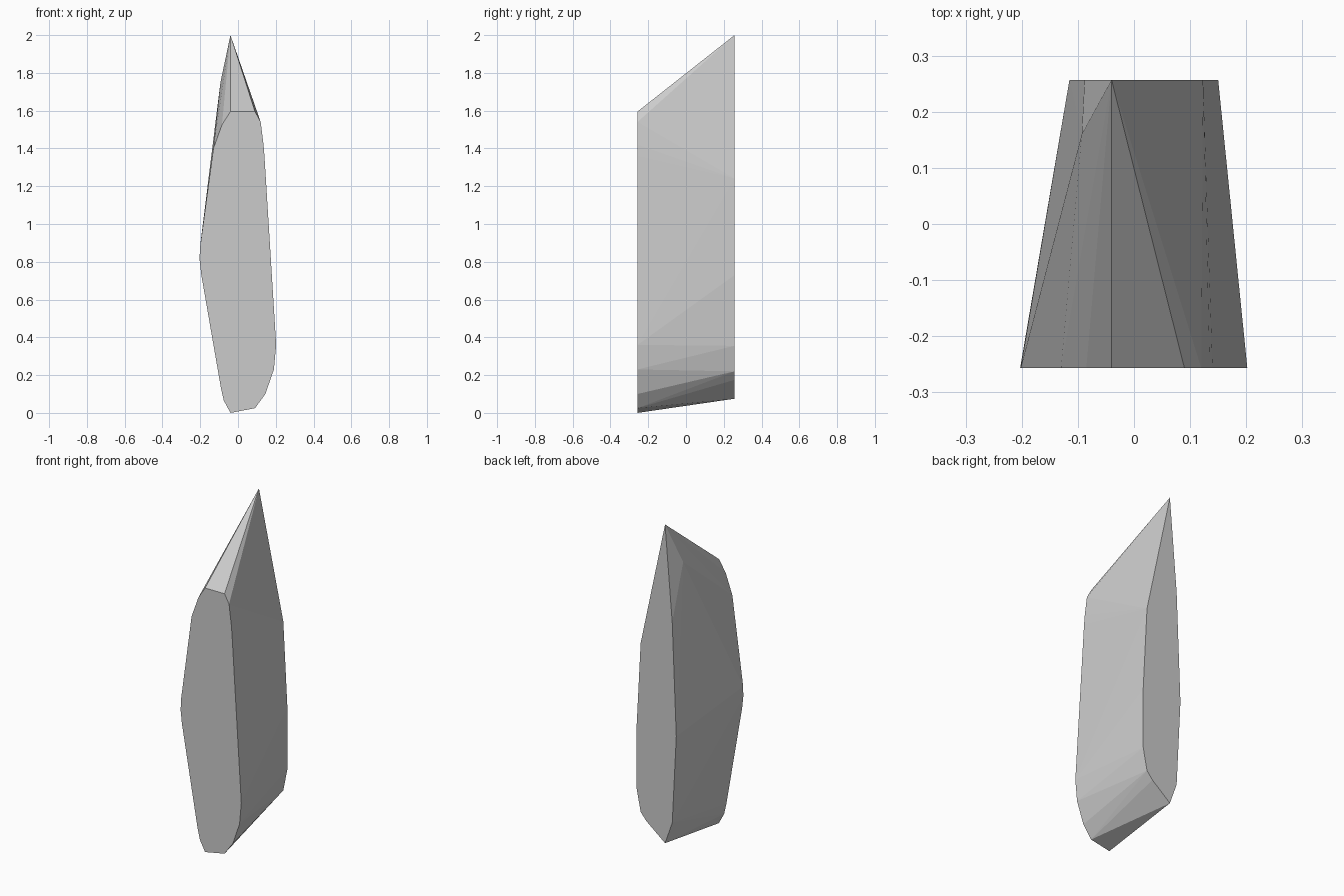
import bpy, bmesh

if "Cube" in bpy.data.objects:
    bpy.data.objects.remove(bpy.data.objects["Cube"])

# Outlines (x, z) of the two parallel end faces
HALF = 0.257
front = [(-0.04, 1.595), (0.09, 1.595), (0.12, 1.54), (0.135, 1.42), (0.14, 1.36),
         (0.202, 0.36), (0.19, 0.23), (0.145, 0.10), (0.09, 0.025), (-0.04, 0.0),
         (-0.075, 0.065), (-0.09, 0.13), (-0.195, 0.735), (-0.203, 0.81),
         (-0.202, 0.87), (-0.13, 1.40), (-0.085, 1.525)]
back = [(-0.04, 2.0), (0.123, 1.24), (0.15, 0.73), (0.15, 0.355), (0.123, 0.22),
        (0.085, 0.175), (-0.04, 0.075), (-0.088, 0.21), (-0.115, 0.74), (-0.088, 1.42)]

# Crystal shard: faceted hull spanning both outlines plus one shoulder point
bm = bmesh.new()
points = [(x, -HALF, z) for x, z in front] + [(x, HALF, z) for x, z in back]
points.append((-0.093, 0.16, 1.75))
for p in points:
    bm.verts.new(p)
hull = bmesh.ops.convex_hull(bm, input=bm.verts[:])
loose = [v for v in bm.verts if not v.link_faces]
bmesh.ops.delete(bm, geom=loose, context='VERTS')
bmesh.ops.dissolve_limit(bm, angle_limit=0.005, verts=bm.verts[:], edges=bm.edges[:])
bmesh.ops.recalc_face_normals(bm, faces=bm.faces[:])

mesh = bpy.data.meshes.new("shard")
bm.to_mesh(mesh)
bm.free()
shard = bpy.data.objects.new("shard", mesh)
bpy.context.collection.objects.link(shard)

# Plain stone grey
grey = bpy.data.materials.new("stone_grey")
grey.diffuse_color = (0.6, 0.6, 0.6, 1)
grey.use_nodes = True
grey.node_tree.nodes["Principled BSDF"].inputs["Base Color"].default_value = grey.diffuse_color
mesh.materials.append(grey)
